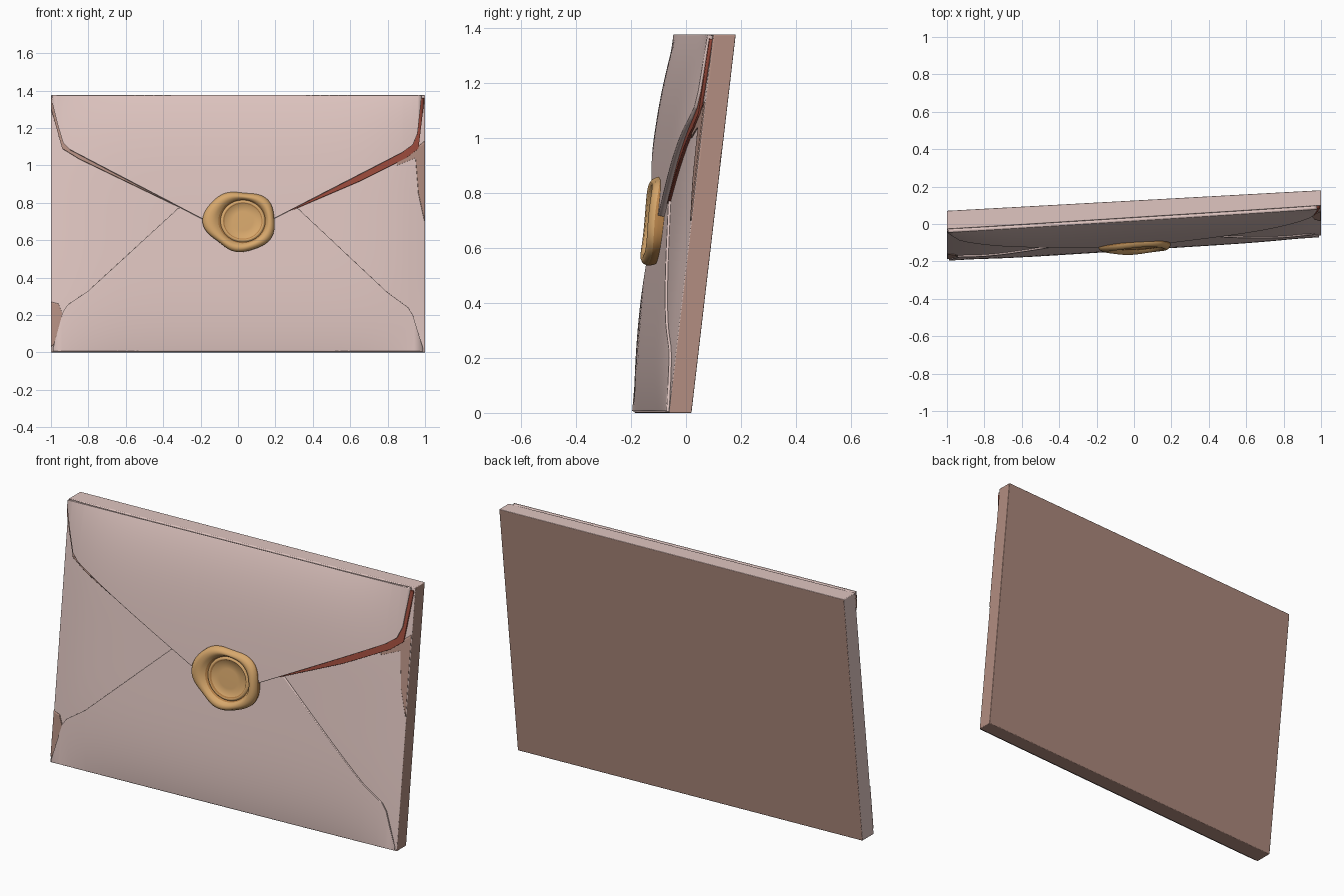
import bpy, bmesh, math
from mathutils import Vector

if "Cube" in bpy.data.objects:
    bpy.data.objects.remove(bpy.data.objects["Cube"], do_unlink=True)

HEIGHT = 1.375


def material(name, color):
    m = bpy.data.materials.new(name)
    m.use_nodes = True
    m.diffuse_color = (*color, 1)
    bsdf = m.node_tree.nodes["Principled BSDF"]
    bsdf.inputs["Base Color"].default_value = (*color, 1)
    bsdf.inputs["Roughness"].default_value = 0.7
    return m


PINK = material("pale pink paper", (0.74, 0.56, 0.53))
BROWN = material("dusky pink paper", (0.45, 0.27, 0.22))
RED = material("red lining", (0.33, 0.07, 0.045))
GOLD = material("gold wax", (0.68, 0.39, 0.15))
DARK_GOLD = material("dark gold wax", (0.48, 0.23, 0.07))


def place(x, z, depth):
    """Leaning, slightly turned position; depth is measured forward from the back sheet."""
    return Vector((x, -0.035 + 0.055 * x + 0.117 * z - depth, z))


def puff(x, z):
    t = min(max(z / HEIGHT, 0), 1)
    return (1 - min(abs(x), 1) ** 6) * (1 - abs(2 * t - 1) ** 4)


def front_depth(x, z):
    return 0.09 - 0.008 * x + 0.04 * puff(x, z)


def finish(bm, name, mats, angle=40):
    mesh = bpy.data.meshes.new(name)
    bm.to_mesh(mesh)
    bm.free()
    for m in mats:
        mesh.materials.append(m)
    ob = bpy.data.objects.new(name, mesh)
    bpy.context.collection.objects.link(ob)
    bpy.ops.object.select_all(action='DESELECT')
    ob.select_set(True)
    bpy.context.view_layer.objects.active = ob
    bpy.ops.object.shade_smooth_by_angle(angle=math.radians(angle))
    return ob


def height_at(line, x):
    for (x0, z0), (x1, z1) in zip(line, line[1:]):
        if x <= x1:
            return z0 + (z1 - z0) * (x - x0) / (x1 - x0)
    return line[-1][1]


def panel(name, lower, upper, lift, thick, mats, extra=0.0, rule=None, rows=20):
    """Curved sheet between two outlines, lying on the puffed front."""
    xs = {round(p[0], 4) for p in lower + upper}
    x0, x1 = min(xs), max(xs)
    xs = sorted(xs | {round(x0 + (x1 - x0) * i / 40, 4) for i in range(41)})
    bm = bmesh.new()
    cols = []
    for x in xs:
        a, b = height_at(lower, x), height_at(upper, x)
        col = []
        for j in range(rows + 1):
            z = a + (b - a) * (0.5 - 0.5 * math.cos(math.pi * j / rows))
            d = front_depth(x, z) + lift + extra * puff(x, z)
            col.append(bm.verts.new(place(x, z, d)))
        cols.append(col)
    for c, n in zip(cols, cols[1:]):
        for j in range(rows):
            f = bm.faces.new((c[j], n[j], n[j + 1], c[j + 1]))
            if rule:
                f.material_index = rule(f.calc_center_median())
    bmesh.ops.remove_doubles(bm, verts=bm.verts, dist=0.0002)
    ob = finish(bm, name, mats)
    s = ob.modifiers.new("thickness", 'SOLIDIFY')
    s.thickness = thick
    s.offset = -1
    return ob


# Envelope body: padded slab, darker on the back, bottom and left end
bm = bmesh.new()
bmesh.ops.create_cube(bm, size=2)
bmesh.ops.subdivide_edges(bm, edges=bm.edges[:], cuts=23, use_grid_fill=True)
bm.normal_update()
for f in bm.faces:
    n = f.normal
    f.material_index = int(n.y > 0.5 or n.z < -0.5 or n.x > 0.5)
for v in bm.verts:
    x, z = v.co.x, (v.co.z + 1) / 2 * HEIGHT
    v.co = place(x, z, front_depth(x, z) * (1 - v.co.y) / 2)
body = finish(bm, "envelope_body", [PINK, BROWN])
bevel = body.modifiers.new("soft_edges", 'BEVEL')
bevel.width = 0.012
bevel.segments = 3
bevel.limit_method = 'ANGLE'
bevel.angle_limit = math.radians(50)

# Bottom fold
panel("bottom_fold",
      [(-0.99, 0.006), (0.99, 0.006)],
      [(-0.99, 0.02), (-0.935, 0.22), (-0.91, 0.255), (-0.8, 0.33), (-0.32, 0.77),
       (0, 0.82), (0.32, 0.77), (0.8, 0.32), (0.91, 0.24), (0.935, 0.2), (0.99, 0.02)],
      0.009, 0.012, [PINK])

# Top flap, rounded into the top edge
flap_edge = [(-0.995, 1.34), (-0.965, 1.22), (-0.935, 1.12), (-0.9, 1.085), (-0.2, 0.72),
             (0, 0.64), (0.2, 0.72), (0.88, 1.07), (0.935, 1.11), (0.96, 1.17), (0.98, 1.35)]
top_edge = [(-0.995, HEIGHT), (0.98, HEIGHT)]
panel("top_flap", flap_edge, top_edge, 0.019, 0.024, [PINK], extra=0.014)

# Lining peeking out below the flap
lining_edge = [(-0.999, 1.3), (-0.94, 1.09), (-0.85, 1.035), (-0.3, 0.77), (0, 0.68),
               (0.3, 0.765), (0.65, 0.915), (0.9, 1.04), (0.965, 1.09), (0.995, 1.34)]
panel("flap_lining", lining_edge, [(-0.999, 1.36), (0.995, 1.36)], 0.011, 0.014,
      [BROWN, RED], rule=lambda c: int(c.x > 0))

# Exposed darker paper at the corners
panel("left_corner_patch",
      [(0.85, 1.0), (0.95, 1.04), (0.965, 0.85), (0.998, 0.7)],
      [(0.85, 1.03), (0.95, 1.09), (0.998, 1.13)], 0.004, 0.008, [BROWN], rows=8)
panel("right_corner_patch",
      [(-0.998, 0.03), (-0.975, 0.05), (-0.94, 0.2)],
      [(-0.998, 0.27), (-0.96, 0.26), (-0.94, 0.21)], 0.004, 0.008, [BROWN], rows=8)


# Wax seal: lathed rings that go from a round dish to a wavy outer rim
def wavy_radius(a):
    return (0.181 + 0.012 * math.cos(2 * a + 0.3) + 0.006 * math.cos(3 * a - 2.4)
            + 0.006 * math.cos(5 * a + 2.6))


# each ring: radius fraction, forward height, dark flag for the band it starts
rings = [(0.95, -0.03, 1), (1.0, 0.0, 1), (1.0, 0.014, 0), (0.95, 0.03, 0), (0.86, 0.038, 0),
         (0.76, 0.034, 0), (0.70, 0.02, 1), (0.66, 0.013, 0), (0.62, 0.02, 0),
         (0.58, 0.02, 1), (0.55, 0.013, 0), (0.3, 0.014, 0)]
SEGMENTS = 72
seal_depth = front_depth(0, 0.7) + 0.024
bm = bmesh.new()
loops = []
for frac, height, dark in rings:
    wave = min(max((frac - 0.66) / 0.25, 0), 1)
    loop = []
    for i in range(SEGMENTS):
        a = math.tau * i / SEGMENTS
        r = frac * (0.181 + (wavy_radius(a) - 0.181) * wave)
        x = 0.026 - 0.014 * wave + r * math.cos(a)
        z = 0.702 + 0.94 * r * math.sin(a)
        lump = 0.004 * wave * math.sin(3 * a + 1)
        loop.append(bm.verts.new(place(x, z, seal_depth + height + lump)))
    loops.append(loop)
for k in range(len(loops) - 1):
    lo, hi = loops[k], loops[k + 1]
    for i in range(SEGMENTS):
        j = (i + 1) % SEGMENTS
        f = bm.faces.new((lo[i], lo[j], hi[j], hi[i]))
        f.material_index = rings[k][2]
bm.faces.new(loops[-1])
bm.faces.new(loops[0][::-1])
bmesh.ops.recalc_face_normals(bm, faces=bm.faces[:])
finish(bm, "wax_seal", [GOLD, DARK_GOLD], angle=60)
